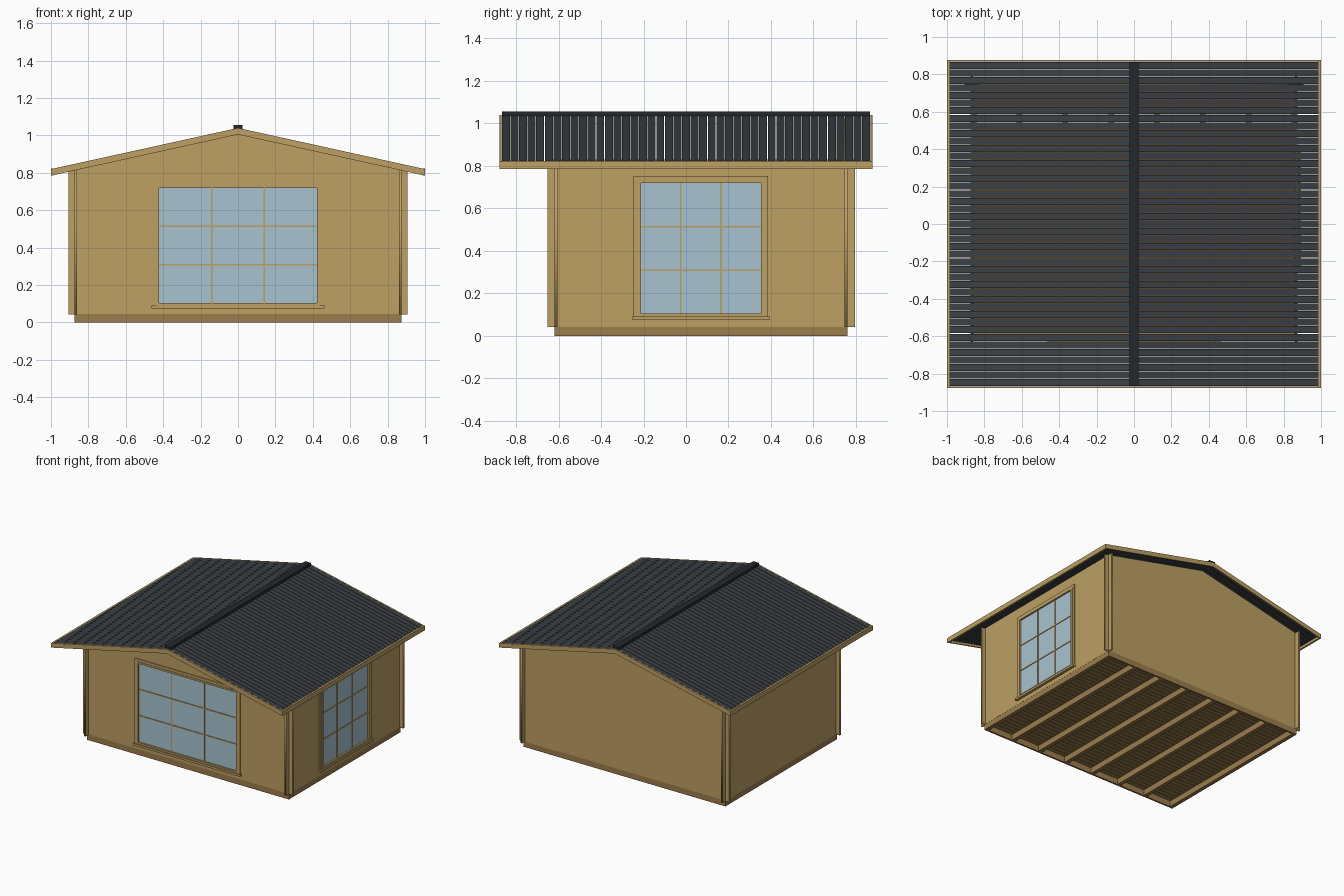
import bpy, bmesh, math
from mathutils import Matrix, Vector

if "Cube" in bpy.data.objects:
    bpy.data.objects.remove(bpy.data.objects["Cube"])


def material(name, rgb):
    m = bpy.data.materials.new(name)
    m.diffuse_color = (*rgb, 1)
    m.use_nodes = True
    m.node_tree.nodes["Principled BSDF"].inputs["Base Color"].default_value = m.diffuse_color
    return m


WOOD = material("wood", (0.51, 0.35, 0.125))
BEAM = material("beam_wood", (0.33, 0.205, 0.072))
TILE = material("roofing", (0.044, 0.051, 0.058))
CAP = material("ridge_dark", (0.018, 0.021, 0.024))
GLASS = material("glass", (0.39, 0.55, 0.63))

RIDGE, SLOPE, BOARD = 1.04, 0.22, 0.018


def finish(name, bm, mat, matrix):
    bmesh.ops.recalc_face_normals(bm, faces=bm.faces)
    me = bpy.data.meshes.new(name)
    bm.to_mesh(me)
    bm.free()
    me.materials.append(mat)
    ob = bpy.data.objects.new(name, me)
    ob.matrix_world = matrix
    bpy.context.collection.objects.link(ob)
    return ob


def boxes(name, spans, mat, matrix=Matrix()):
    """One object from boxes given as (x0, x1, y0, y1, z0, z1)."""
    bm = bmesh.new()
    for x0, x1, y0, y1, z0, z1 in spans:
        size = Matrix.Diagonal((x1 - x0, y1 - y0, z1 - z0, 1))
        mid = Vector(((x0 + x1) / 2, (y0 + y1) / 2, (z0 + z1) / 2))
        bmesh.ops.create_cube(bm, size=1, matrix=Matrix.Translation(mid) @ size)
    return finish(name, bm, mat, matrix)


def ring(u0, u1, v0, v1, t, w0, w1):
    """Four bars around a rectangle."""
    return [(u0, u0 + t, v0, v1, w0, w1), (u1 - t, u1, v0, v1, w0, w1),
            (u0 + t, u1 - t, v0, v0 + t, w0, w1), (u0 + t, u1 - t, v1 - t, v1, w0, w1)]


def chevrons(name, half, depth, strips, mat):
    """Gable-shaped strips, each extruded between two y values."""
    def top(x):
        return RIDGE - SLOPE * abs(x)
    xs = (-half, 0, half)
    pts = [(x, top(x)) for x in xs] + [(x, top(x) - depth) for x in reversed(xs)]
    bm = bmesh.new()
    for y0, y1 in strips:
        face = bm.faces.new([bm.verts.new((x, y0, z)) for x, z in pts])
        out = bmesh.ops.extrude_face_region(bm, geom=[face], use_keep_orig=True)
        moved = [v for v in out["geom"] if isinstance(v, bmesh.types.BMVert)]
        bmesh.ops.translate(bm, verts=moved, vec=(0, y1 - y0, 0))
    return finish(name, bm, mat, Matrix())


def wall(name, outline, hole, location, turn):
    """Flat wall panel, with an optional window opening."""
    cu = bpy.data.curves.new(name, 'CURVE')
    cu.dimensions, cu.fill_mode, cu.extrude = '2D', 'BOTH', 0.007
    loops = [outline]
    if hole:
        u0, u1, v0, v1 = hole
        loops.append([(u0, v0), (u0, v1), (u1, v1), (u1, v0)])
    for loop in loops:
        sp = cu.splines.new('POLY')
        sp.points.add(len(loop) - 1)
        for p, (u, v) in zip(sp.points, loop):
            p.co = (u, v, 0, 1)
        sp.use_cyclic_u = True
    cu.materials.append(WOOD)
    ob = bpy.data.objects.new(name, cu)
    ob.location = location
    ob.rotation_euler = (math.pi / 2, 0, turn)
    bpy.context.collection.objects.link(ob)
    bpy.ops.object.select_all(action='DESELECT')
    ob.select_set(True)
    bpy.context.view_layer.objects.active = ob
    bpy.ops.object.convert(target='MESH')


def window(name, c, hw, location, turn):
    """Casing, sash, glass, glazing bars and sill on a wall's outer face."""
    m = Matrix.Translation(location) @ Matrix.Rotation(turn, 4, 'Z') @ Matrix.Rotation(math.pi / 2, 4, 'X')
    boxes(name + "_casing", ring(c - hw, c + hw, 0.08, 0.752, 0.02, 0, 0.008), WOOD, m)
    f = hw - 0.02
    boxes(name + "_sash", ring(c - f, c + f, 0.09, 0.733, 0.014, -0.014, 0.012), WOOD, m)
    g = f - 0.014
    boxes(name + "_glass", [(c - g, c + g, 0.104, 0.719, -0.006, -0.001)], GLASS, m)
    bars = [(c + s * g / 3 - 0.004, c + s * g / 3 + 0.004, 0.104, 0.719, -0.008, 0.004) for s in (-1, 1)]
    bars += [(c - g, c + g, v - 0.004, v + 0.004, -0.008, 0.0035) for v in (0.309, 0.514)]
    boxes(name + "_glazing_bars", bars, WOOD, m)
    boxes(name + "_sill", [(c - hw - 0.006, c + hw + 0.006, 0.075, 0.091, 0, 0.02)], WOOD, m)


# Base: rim, joists along y and floor boards along x
X, Y0, Y1 = 0.873, -0.618, 0.76
boxes("base_rim", [(-X, X, Y0, Y0 + 0.014, 0, 0.045), (-X, X, Y1 - 0.014, Y1, 0, 0.045)], BEAM)
joists = []
for i in range(8):
    x = -X + 0.015 + i * (2 * X - 0.03) / 7
    joists.append((x - 0.015, x + 0.015, Y0 + 0.014, Y1 - 0.014, 0, 0.045))
boxes("floor_joists", joists, BEAM)
n = 34
p = (Y1 - Y0 - 0.03) / n
boxes("floor_boards", [(-X + 0.014, X - 0.014, Y0 + 0.015 + i * p, Y0 + 0.012 + (i + 1) * p, 0.045, 0.06)
                       for i in range(n)], BEAM)

# Walls crossing at the corners with short protruding ends
E = 0.905
under = RIDGE - BOARD
gable = [(-E, 0.042), (E, 0.042), (E, under - SLOPE * E), (0, under), (-E, under - SLOPE * E)]
side = [(-0.653, 0.042), (0.795, 0.042), (0.795, 0.83), (-0.653, 0.83)]
wall("front_wall", gable, (-0.436, 0.436, 0.09, 0.733), (0, -0.611, 0), 0)
wall("back_wall", gable, None, (0, 0.753, 0), 0)
wall("right_wall", side, (-0.227, 0.367, 0.09, 0.733), (0.867, 0, 0), math.pi / 2)
wall("left_wall", side, None, (-0.867, 0, 0), math.pi / 2)

# Windows
window("front_window", 0, 0.456, (0, -0.618, 0), 0)
window("right_window", 0.07, 0.317, (0.874, 0, 0), math.pi / 2)

# Roof: narrow slope boards with gaps, barge boards, eave boards, ridge cap
n = 43
p = 1.736 / n
chevrons("roof_boards", 0.986, BOARD,
         [(-0.868 + i * p + 0.0015, -0.868 + (i + 1) * p - 0.0015) for i in range(n)], TILE)
chevrons("barge_boards", 1.0, 0.035, [(-0.878, -0.868), (0.868, 0.878)], WOOD)
boxes("eave_boards", [(-1, -0.986, -0.868, 0.868, 0.785, 0.822),
                      (0.986, 1, -0.868, 0.868, 0.785, 0.822)], WOOD)
boxes("ridge_cap", [(-0.025, 0.025, -0.866, 0.866, 1.034, 1.055)], CAP)
